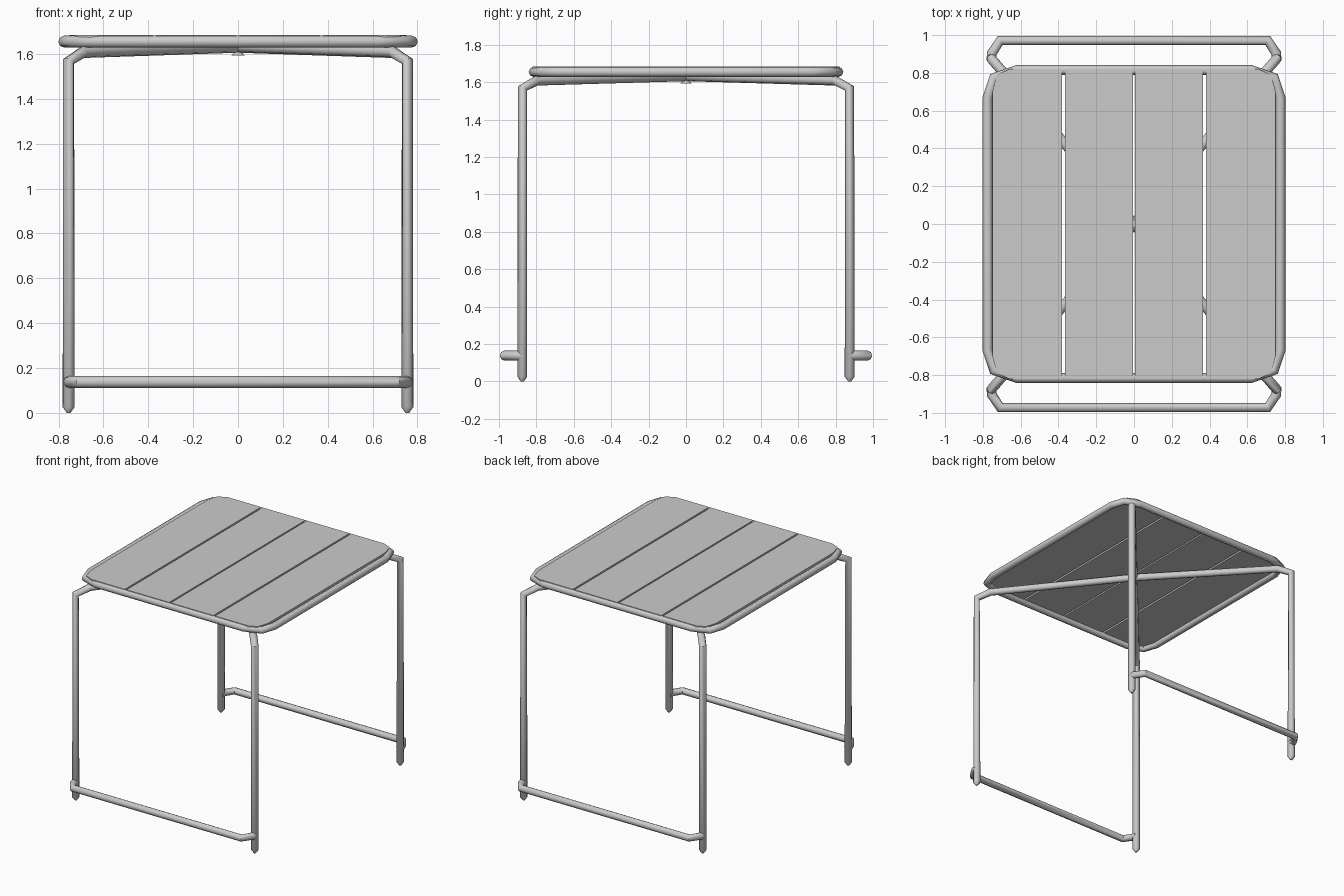
import bpy, bmesh

if "Cube" in bpy.data.objects:
    bpy.data.objects.remove(bpy.data.objects["Cube"])

R = 0.0265  # tube radius


def smooth(ob):
    bpy.ops.object.select_all(action='DESELECT')
    ob.select_set(True)
    bpy.context.view_layer.objects.active = ob
    bpy.ops.object.shade_smooth_by_angle(angle=0.9)


def tube(name, pts, radii=None, cyclic=False):
    cu = bpy.data.curves.new(name, 'CURVE')
    cu.dimensions = '3D'
    cu.bevel_depth = R
    cu.bevel_resolution = 2
    cu.use_fill_caps = True
    sp = cu.splines.new('POLY')
    sp.points.add(len(pts) - 1)
    for i, p in enumerate(pts):
        sp.points[i].co = (*p, 1)
        sp.points[i].radius = radii[i] if radii else 1
    sp.use_cyclic_u = cyclic
    tmp = bpy.data.objects.new(name + "_path", cu)
    bpy.context.collection.objects.link(tmp)
    dg = bpy.context.evaluated_depsgraph_get()
    me = bpy.data.meshes.new_from_object(tmp.evaluated_get(dg))
    bpy.data.objects.remove(tmp)
    ob = bpy.data.objects.new(name, me)
    bpy.context.collection.objects.link(ob)
    smooth(ob)
    return ob


def slab(name, outline, z0, z1):
    bm = bmesh.new()
    f = bm.faces.new([bm.verts.new((x, y, z0)) for x, y in outline])
    ext = bmesh.ops.extrude_face_region(bm, geom=[f])
    vs = [v for v in ext['geom'] if isinstance(v, bmesh.types.BMVert)]
    bmesh.ops.translate(bm, verts=vs, vec=(0, 0, z1 - z0))
    bmesh.ops.recalc_face_normals(bm, faces=bm.faces)
    me = bpy.data.meshes.new(name)
    bm.to_mesh(me)
    bm.free()
    ob = bpy.data.objects.new(name, me)
    bpy.context.collection.objects.link(ob)
    return ob


# Rounded rectangular tube around the top
corner = [(0.775, 0.67), (0.742, 0.775), (0.62, 0.815)]
ring = []
for sx, sy, step in ((1, 1, 1), (-1, 1, -1), (-1, -1, 1), (1, -1, -1)):
    ring += [(sx * x, sy * y, 1.655) for x, y in corner[::step]]
tube("top_frame", ring, cyclic=True)

# Two crossing tubes, each forming a pair of opposite legs and the diagonal brace
half = [(0.755, 0.875, 0), (0.755, 0.875, 0.025),
        (0.755, 0.875, 1.567), (0.69, 0.80, 1.608)]
for s, name in ((1, "leg_tube_a"), (-1, "leg_tube_b")):
    path = [(s * x, y, z) for x, y, z in half] + [(0, 0, 1.632)]
    path += [(-s * x, -y, z) for x, y, z in half[::-1]]
    tube(name, path, [0.3] + [1] * 7 + [0.3])

# Foot rails at front and back
rail = [(0.755, 0.865), (0.752, 0.905), (0.708, 0.972)]
for s, name in ((-1, "front_foot_rail"), (1, "back_foot_rail")):
    tube(name, [(x, s * y, 0.138) for x, y in rail]
         + [(-x, s * y, 0.138) for x, y in rail[::-1]])

# Four seat slats, the outer ones with clipped corners
Z0, Z1, Y = 1.66, 1.684, 0.82
for s, side in ((-1, "left"), (1, "right")):
    slab(side + "_inner_slat",
         [(s * 0.006, -Y), (s * 0.366, -Y), (s * 0.366, Y), (s * 0.006, Y)], Z0, Z1)
    edge = [(0.38, Y), (0.66, Y), (0.725, 0.79), (0.75, 0.70)]
    slab(side + "_outer_slat",
         [(s * x, y) for x, y in edge] + [(s * x, -y) for x, y in edge[::-1]], Z0, Z1)

# Small joint under the brace crossing
bpy.ops.mesh.primitive_cone_add(vertices=8, radius1=0.03, radius2=0.012,
                                depth=0.02, location=(0, 0, 1.603))
bpy.context.object.name = "brace_joint"
